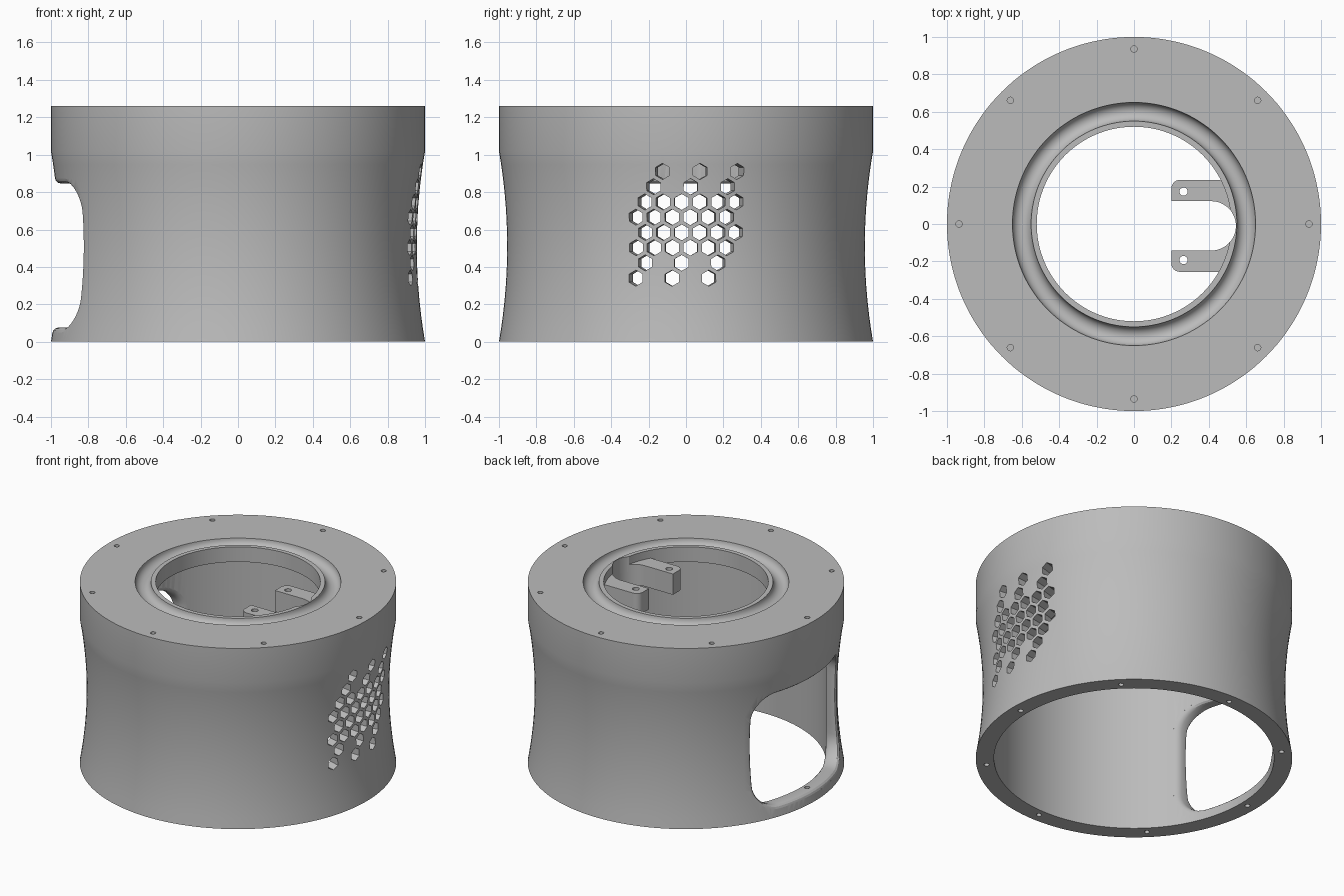
import bpy, bmesh
from math import sin, cos, pi, sqrt, radians
from mathutils import Matrix, Vector

cube = bpy.data.objects.get("Cube")
if cube:
    bpy.data.objects.remove(cube, do_unlink=True)

grey = bpy.data.materials.new("plain grey")
grey.use_nodes = True
GREY = (0.5, 0.5, 0.5, 1)
grey.diffuse_color = GREY
grey.node_tree.nodes["Principled BSDF"].inputs["Base Color"].default_value = GREY

HEIGHT, WAIST_TOP, INNER = 1.26, 1.02, 0.885


def outer_radius(z):
    t = min(max(z / WAIST_TOP, 0), 1)
    return 1 - 0.176 * t * (1 - t)


def make_object(name, bm):
    bmesh.ops.recalc_face_normals(bm, faces=bm.faces[:])
    mesh = bpy.data.meshes.new(name)
    bm.to_mesh(mesh)
    bm.free()
    mesh.materials.append(grey)
    obj = bpy.data.objects.new(name, mesh)
    bpy.context.collection.objects.link(obj)
    return obj


def loft(bm, rings, closed=False):
    """Skin a list of equal point rings; cap the ends unless closed."""
    loops = [[bm.verts.new(p) for p in ring] for ring in rings]
    n = len(loops[0])
    pairs = list(zip(loops, loops[1:])) + ([(loops[-1], loops[0])] if closed else [])
    for a, b in pairs:
        for i in range(n):
            j = (i + 1) % n
            bm.faces.new((a[i], a[j], b[j], b[i]))
    if not closed:
        bm.faces.new(loops[0])
        bm.faces.new(loops[-1])


def prism(bm, outline, z0, z1, matrix=Matrix()):
    loft(bm, [[matrix @ Vector((x, y, z)) for x, y in outline] for z in (z0, z1)])


def arc(cx, cy, r, a0, a1, steps):
    angles = [radians(a0 + (a1 - a0) * i / steps) for i in range(steps + 1)]
    return [(cx + r * cos(a), cy + r * sin(a)) for a in angles]


def circle(cx, cy, r, sides):
    return arc(cx, cy, r, 0, 360, sides)[:-1]


def cut(obj, cutter):
    mod = obj.modifiers.new("cut", "BOOLEAN")
    mod.operation = "DIFFERENCE"
    mod.solver = "EXACT"
    mod.object = cutter
    bpy.ops.object.select_all(action="DESELECT")
    obj.select_set(True)
    bpy.context.view_layer.objects.active = obj
    bpy.ops.object.modifier_apply(modifier=mod.name)


def finish(obj):
    bpy.ops.object.select_all(action="DESELECT")
    obj.select_set(True)
    bpy.context.view_layer.objects.active = obj
    bpy.ops.object.shade_smooth_by_angle(angle=radians(25))


# Waisted shell with lid and round groove, turned around z
profile = [(outer_radius(WAIST_TOP * i / 14), WAIST_TOP * i / 14) for i in range(15)]
profile += [(1, HEIGHT)]
profile += arc(0.6, HEIGHT, 0.05, 0, -180, 12)
profile += [(0.52, HEIGHT), (0.52, 1.155), (INNER, 1.155), (INNER, 0)]
SEGMENTS = 144
bm = bmesh.new()
loft(bm, [[(r * cos(2 * pi * k / SEGMENTS), r * sin(2 * pi * k / SEGMENTS), z)
           for r, z in profile] for k in range(SEGMENTS)], closed=True)
shell = make_object("shell", bm)

# Screw holes in the top and bottom rims
bm = bmesh.new()
for k in range(8):
    a = k * pi / 4
    for z0, z1 in ((-0.05, 0.1), (HEIGHT - 0.09, HEIGHT + 0.05)):
        prism(bm, circle(0.935 * cos(a), 0.935 * sin(a), 0.017, 16), z0, z1)
screw_cutter = make_object("screw_hole_cutter", bm)

# Radial hexagon vents: first column position, spacing in columns, count
bm = bmesh.new()
rows = [(-0.273, 2, 3), (-0.222, 2, 3), (-0.273, 1, 6), (-0.222, 1, 6),
        (-0.273, 1, 6), (-0.222, 1, 6), (-0.173, 2, 3), (-0.124, 2, 3)]
hexagon = arc(0, 0, 0.043, 0, 300, 5)
for row, (start, step, count) in enumerate(rows):
    z = 0.34 + row * 0.0815
    for c in range(count):
        angle = (start + 0.099 * step * c) / 0.965
        m = (Matrix.Translation((0, 0, z)) @ Matrix.Rotation(angle, 4, "Z")
             @ Matrix.Rotation(pi / 2, 4, "Y"))
        prism(bm, hexagon, 0.8, 1.1, m)
vent_cutter = make_object("vent_cutter", bm)


# Side window with rounded corners and softened inner and outer edges
def window_outline(grow):
    w, z0, z1, r = 0.465 + grow, 0.075 - grow, 0.847 + grow, 0.16 + grow
    pts = []
    for cx, cz, a in ((w - r, z1 - r, 0), (r - w, z1 - r, 90),
                      (r - w, z0 + r, 180), (w - r, z0 + r, 270)):
        corner = arc(cx, cz, r, a, a + 90, 10)
        pts += corner
        # extra points so the long edges follow the curved wall
        if a in (0, 180):
            x, z = corner[-1]
            pts += [(x * (1 - 2 * i / 16), z) for i in range(1, 16)]
        else:
            x, z = corner[-1]
            end = z0 + r if a == 90 else z1 - r
            pts += [(x, z + (end - z) * i / 8) for i in range(1, 8)]
    return pts


def window_ring(grow, inside=None, outside=None):
    ring = []
    for y, z in window_outline(grow):
        r = INNER + inside if inside is not None else outer_radius(z) + outside
        ring.append((-sqrt(r * r - y * y), y, z))
    return ring


F = 0.025
soft = [(F * (1 - cos(a)), F * (1 - sin(a))) for a in (0, pi / 6, pi / 3, pi / 2)]
rings = [[(-0.55, y, z) for y, z in window_outline(F)], window_ring(F, inside=-0.02)]
rings += [window_ring(g, inside=d) for d, g in [(d, F - (F - g) if g else 0) for d, g in soft]]
rings += [window_ring(g, outside=-d) for d, g in reversed(soft)]
rings += [window_ring(F, outside=0.02), [(-1.2, y, z) for y, z in window_outline(F)]]
bm = bmesh.new()
loft(bm, rings)
window_cutter = make_object("window_cutter", bm)

# U-shaped notch between the bracket arms
MID = -0.01
bm = bmesh.new()
prism(bm, [(0.1, MID - 0.132)] + arc(0.413, MID, 0.132, -90, 90, 24) + [(0.1, MID + 0.132)],
      0.95, 1.4)
notch_cutter = make_object("notch_cutter", bm)

# Bracket under the lid, with a rounded outer corner on each arm
bm = bmesh.new()
W = 0.246
prism(bm, [(0.62, MID - W), (0.62, MID + W)] + arc(0.245, MID + W - 0.045, 0.045, 90, 180, 6)
      + arc(0.245, MID - W + 0.045, 0.045, 180, 270, 6), 1.06, 1.205)
bracket = make_object("bracket", bm)

bm = bmesh.new()
for side in (-1, 1):
    prism(bm, circle(0.265, MID + side * 0.183, 0.022, 20), 0.95, 1.4)
pin_cutter = make_object("bracket_hole_cutter", bm)

# Cut everything, then drop the cutters
for cutter in (screw_cutter, vent_cutter, window_cutter, notch_cutter):
    cut(shell, cutter)
for cutter in (notch_cutter, pin_cutter):
    cut(bracket, cutter)
for cutter in (screw_cutter, vent_cutter, window_cutter, notch_cutter, pin_cutter):
    bpy.data.objects.remove(cutter, do_unlink=True)
for part in (shell, bracket):
    finish(part)
